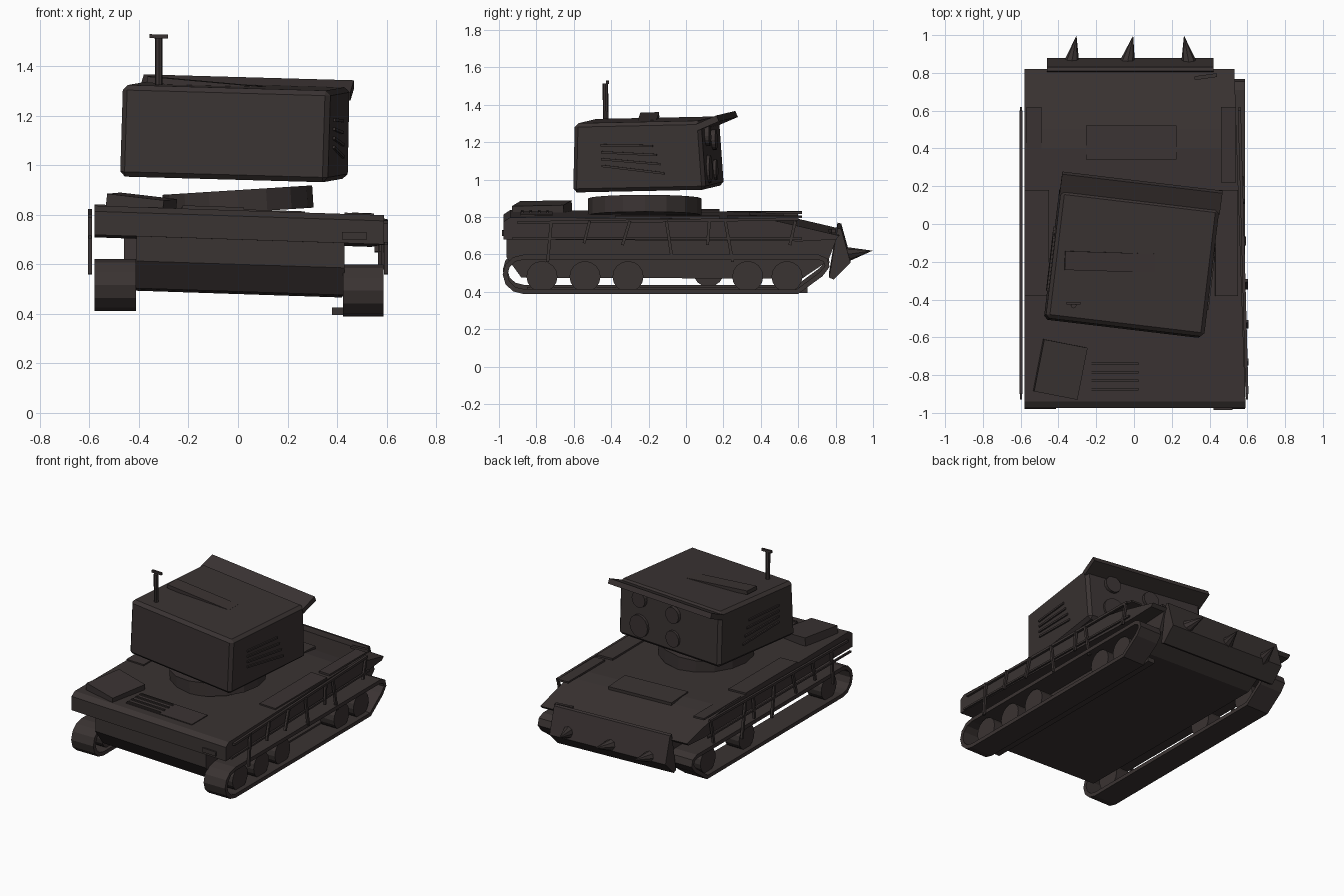
import bpy, bmesh, math
from mathutils import Vector, Matrix, Euler

if "Cube" in bpy.data.objects:
    bpy.data.objects.remove(bpy.data.objects["Cube"])

paint = bpy.data.materials.new("dark brown paint")
paint.diffuse_color = (0.042, 0.033, 0.032, 1)
paint.use_nodes = True
paint.node_tree.nodes["Principled BSDF"].inputs["Base Color"].default_value = paint.diffuse_color


def finish(name, bm, matrix=None, bevel=0):
    if matrix is not None:
        bm.transform(matrix)
    bmesh.ops.recalc_face_normals(bm, faces=bm.faces)
    me = bpy.data.meshes.new(name)
    bm.to_mesh(me)
    bm.free()
    ob = bpy.data.objects.new(name, me)
    bpy.context.collection.objects.link(ob)
    me.materials.append(paint)
    if bevel:
        m = ob.modifiers.new("bevel", 'BEVEL')
        m.width, m.segments = bevel, 1
    return ob


def place(loc, rot=(0, 0, 0)):
    return Matrix.Translation(loc) @ Euler([math.radians(a) for a in rot]).to_matrix().to_4x4()


def box(name, loc, size, rot=(0, 0, 0), bevel=0, parent=Matrix()):
    bm = bmesh.new()
    bmesh.ops.create_cube(bm, size=1)
    bm.transform(Matrix.Diagonal((*size, 1)))
    return finish(name, bm, parent @ place(loc, rot), bevel)


def cone(name, loc, r1, r2, depth, rot=(0, 0, 0), sides=16, parent=Matrix()):
    bm = bmesh.new()
    bmesh.ops.create_cone(bm, cap_ends=True, segments=sides, radius1=r1, radius2=r2, depth=depth)
    return finish(name, bm, parent @ place(loc, rot))


def bar(name, a, b, t):
    a, b = Vector(a), Vector(b)
    bm = bmesh.new()
    bmesh.ops.create_cube(bm, size=1)
    bm.transform(Matrix.Diagonal((t, t, (b - a).length, 1)))
    q = (b - a).to_track_quat('Z', 'Y').to_matrix().to_4x4()
    return finish(name, bm, Matrix.Translation((a + b) / 2) @ q)


def extrude(name, pts, x0, x1, matrix=None, bevel=0):
    """Side profile of (y, z) points stretched from x0 to x1."""
    bm = bmesh.new()
    f = bm.faces.new([bm.verts.new((x0, y, z)) for y, z in pts])
    new = bmesh.ops.extrude_face_region(bm, geom=[f])["geom"]
    bmesh.ops.translate(bm, vec=(x1 - x0, 0, 0), verts=[v for v in new if isinstance(v, bmesh.types.BMVert)])
    return finish(name, bm, matrix, bevel)


# The hull leans slightly down towards +x
LEAN = Matrix.Identity(4)
LEAN[2][0] = -0.033


def deck(x):
    return 0.815 - 0.033 * x


# Hull: wide upper slab with sloped tail, narrow lower tub
upper = extrude("upper_hull", [(-0.975, 0.70), (-0.975, 0.795), (-0.94, 0.818), (0.40, 0.81), (0.50, 0.795),
                               (0.82, 0.72), (0.80, 0.70), (0.62, 0.69)], -0.58, 0.59, LEAN)
for v in upper.data.vertices:
    if v.co.x > 0:
        v.co.x -= max(0, v.co.y + 0.95) * 0.033
extrude("lower_hull", [(-0.96, 0.705), (-0.96, 0.60), (-0.88, 0.49), (0.62, 0.485), (0.76, 0.58),
                       (0.81, 0.71), (0.5, 0.75)], -0.41, 0.43, LEAN)

# Tail blade and spikes
extrude("tail_blade", [(0.81, 0.755), (0.83, 0.75), (0.88, 0.57), (0.79, 0.48), (0.765, 0.49)], -0.46, 0.42, LEAN)
for x, tip in ((-0.33, -0.305), (-0.035, -0.005), (0.29, 0.265)):
    bm = bmesh.new()
    bmesh.ops.create_cone(bm, cap_ends=True, segments=8, radius1=0.042, radius2=0, depth=0.15)
    d = Vector((tip - x, 0.14, 0.02))
    finish("tail_spike", bm, Matrix.Translation(Vector((x, 0.855, 0.60)) + d / 2)
           @ d.to_track_quat('Z', 'Y').to_matrix().to_4x4())


# Tracks: closed bands around a stadium with a raised tail
def track(name, x0, x1, dz):
    arc = [(-0.87 + 0.11 * math.cos(math.radians(a)), 0.50 + 0.105 * math.sin(math.radians(a)))
           for a in range(90, 271, 30)]
    outer = arc + [(0.60, 0.395), (0.73, 0.49), (0.768, 0.54), (0.755, 0.585), (0.71, 0.605)]
    c = Vector((0, 0.5))
    n = len(outer)
    inner = []
    for i in range(n):
        a, p, b = (Vector(outer[(i + k) % n]) for k in (-1, 0, 1))
        t = ((p - a).normalized() + (b - p).normalized()).normalized()
        inner.append(p + Vector((-t.y, t.x)) * 0.026)
    bm = bmesh.new()
    rings = [[bm.verts.new((x, y, z + dz)) for y, z in pts]
             for x, pts in ((x0, outer), (x1, outer), (x1, inner), (x0, inner))]
    for k in range(4):
        for i in range(n):
            j = (i + 1) % n
            bm.faces.new((rings[k][i], rings[k][j], rings[(k + 1) % 4][j], rings[(k + 1) % 4][i]))
    finish(name, bm)


track("left_track", -0.58, -0.412, 0.017)
track("right_track", 0.425, 0.588, -0.006)
box("right_track_inner_strip", (0.405, -0.1, 0.41), (0.05, 1.5, 0.03))

# Road wheels
for x, z, ys in ((0.50, 0.482, (-0.77, -0.54, -0.31, 0.33, 0.54)), (-0.49, 0.51, (-0.77, 0.12, 0.54))):
    for y in ys:
        cone("road_wheel", (x, y, z), 0.083, 0.083, 0.11, (0, 90, 0))

# Side rails and slanted struts
for s, zr in ((-1, 0.795), (1, 0.77)):
    def edge(y):
        return s * 0.598 - (max(0, y + 0.4) * 0.04 if s > 0 else 0)
    name = "right" if s > 0 else "left"
    bar(name + "_rail", (edge(-0.9), -0.9, zr), (edge(0.6), 0.6, zr + 0.02), 0.016)
    bar(name + "_lower_rail", (edge(-0.9), -0.93, zr - 0.085), (edge(0.6), 0.62, zr - 0.085), 0.012)
    for y, lean, low in ((-0.73, 0.02, 0.56), (-0.53, 0.03, 0.66), (-0.32, 0.04, 0.65), (-0.09, -0.03, 0.58),
                         (0.12, 0.01, 0.65), (0.23, -0.04, 0.56), (0.57, 0.03, 0.65)):
        bar(name + "_strut", (edge(y), y - lean / 2, low), (edge(y), y + lean / 2, zr + 0.01), 0.016)

# Fender plates and deck fittings
box("left_fender_plate", (-0.515, -0.1, deck(-0.515)), (0.13, 0.56, 0.016), (0, 1.9, 0))
box("right_fender_plate", (0.49, -0.1, deck(0.49)), (0.12, 0.56, 0.016), (0, 1.9, 0))
box("right_tail_fender", (0.50, 0.42, 0.802), (0.08, 0.40, 0.012), (0, 1.9, 0))
box("left_tail_fender", (-0.53, 0.42, 0.825), (0.08, 0.40, 0.012), (0, 1.9, 0))
box("tail_hatch", (-0.015, 0.43, 0.803), (0.48, 0.18, 0.024), (-3, 1.9, 0))
box("tail_marker", (0.38, 0.78, 0.725), (0.12, 0.02, 0.02), (0, 0, 8))
box("front_marker", (0.47, -0.977, 0.715), (0.10, 0.014, 0.03), (0, 1.5, 0))
box("stowage_box", (-0.39, -0.77, 0.847), (0.235, 0.28, 0.055), (1, 6.5, -11))
box("grille_plate", (0.02, -0.80, deck(0.02) + 0.002), (0.50, 0.17, 0.012), (0, 1.9, 0))
for i in range(4):
    box("grille_slat", (-0.1, -0.74 - 0.045 * i, deck(-0.1) + 0.01), (0.25, 0.012, 0.012), (0, 1.9, 0))

# Turret ring, tilted
cone("turret_ring", (0.0, -0.22, 0.855), 0.303, 0.303, 0.09, (0, -3.6, 0), 16)

# Turret body: slightly tapered block, yawed and leaning
T = place((-0.012, -0.205, 1.135), (1.2, 1.6, -6.8))
bm = bmesh.new()
bmesh.ops.create_cube(bm, size=1)
for v in bm.verts:
    top = v.co.z > 0
    v.co = Vector((v.co.x * 0.845, v.co.y * (0.68 if top else 0.715), v.co.z * 0.37))
finish("turret", bm, T, 0.02)

# Rear visor tilted upward
box("turret_visor", (0.0, 0.375, 0.172), (0.855, 0.125, 0.035), (22, 0, 0), 0, T)
# Roof plate dipping into the roof
box("roof_plate", (-0.12, -0.005, 0.188), (0.48, 0.10, 0.025), (0, 3.6, 5), 0, T)

# Side louvres on both turret walls
for s in (-1, 1):
    for i in range(4):
        box("turret_louvre", (s * 0.424, -0.06 + 0.01 * i, 0.06 - 0.043 * i), (0.016, 0.28 + 0.02 * i, 0.012),
            (-2 - 2 * i, 0, 0), 0, T)

# Round ports on the turret rear
for x, z, r in ((0.24, -0.08, 0.075), (0.24, 0.10, 0.055), (-0.04, 0.07, 0.055), (-0.04, -0.09, 0.055)):
    cone("rear_port", (x, 0.352, z), r, r, 0.03, (90, 0, 0), 16, T)

# Antenna with crossbar
cone("antenna_post", (-0.32, -0.43, 1.42), 0.015, 0.015, 0.19, (1, 0, 0), 8)
box("antenna_bar", (-0.32, -0.42, 1.521), (0.075, 0.014, 0.016), (0, 1, 0))
